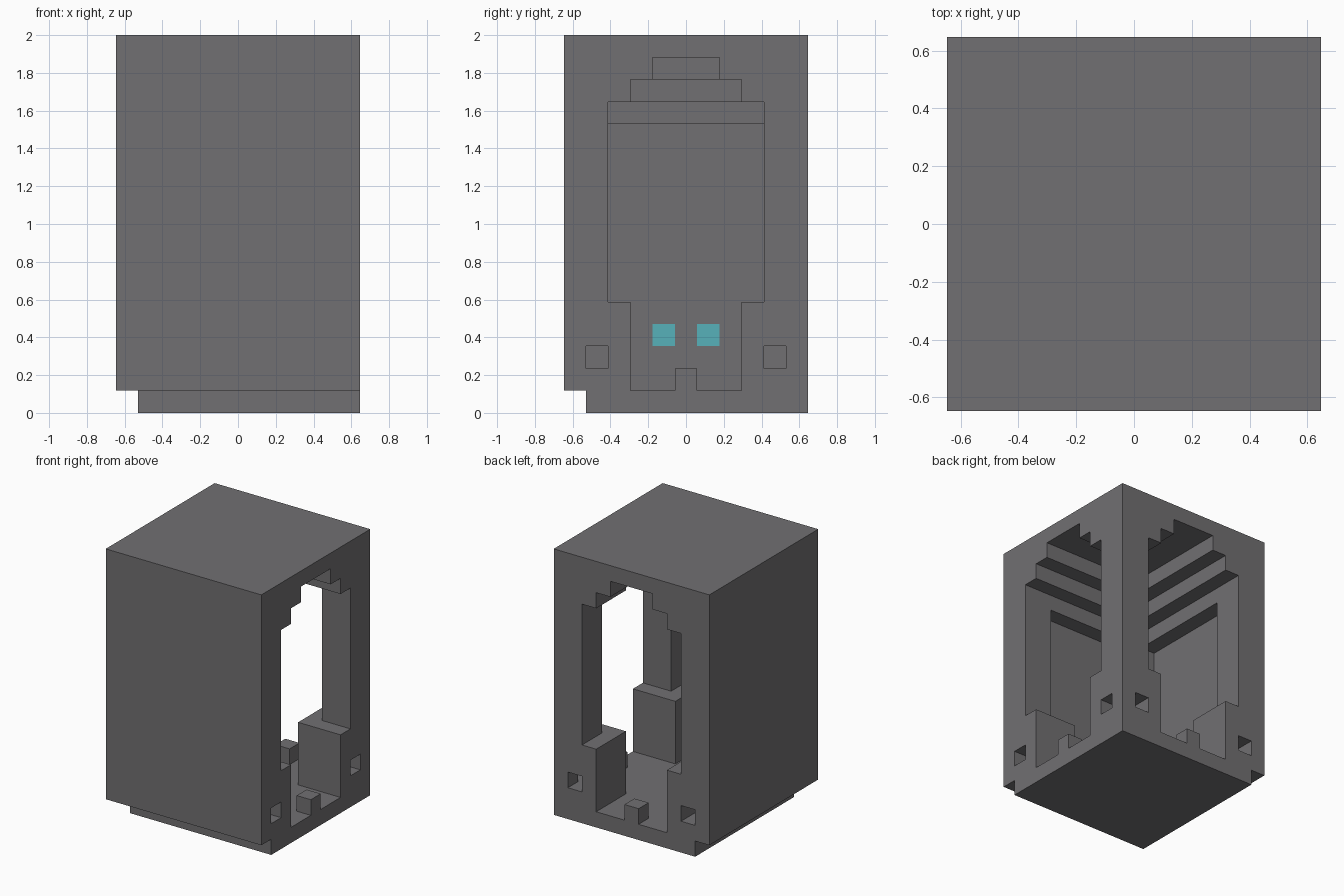
import bpy
import bmesh

if "Cube" in bpy.data.objects:
    bpy.data.objects.remove(bpy.data.objects["Cube"])

U = 2 / 17          # one block; the tower is 11 x 11 x 17 blocks
HALF = 5.5


def material(name, rgb):
    m = bpy.data.materials.new(name)
    m.use_nodes = True
    m.diffuse_color = (*rgb, 1)
    bsdf = next(n for n in m.node_tree.nodes if n.type == 'BSDF_PRINCIPLED')
    bsdf.inputs["Base Color"].default_value = (*rgb, 1)
    return m


stone = material("grey stone", (0.165, 0.16, 0.168))
cyan = material("cyan glow", (0.095, 0.44, 0.49))


def box(name, lo, hi, mat):
    """Box between two corners, given in block units."""
    bm = bmesh.new()
    bmesh.ops.create_cube(bm, size=1)
    for v in bm.verts:
        p = [a if c < 0 else b for c, a, b in zip(v.co, lo, hi)]
        v.co = ((p[0] - HALF) * U, (p[1] - HALF) * U, p[2] * U)
    mesh = bpy.data.meshes.new(name)
    bm.to_mesh(mesh)
    bm.free()
    mesh.materials.append(mat)
    ob = bpy.data.objects.new(name, mesh)
    bpy.context.collection.objects.link(ob)
    return ob


def pair(name, lo, hi, mat):
    """The same box twice, mirrored across the x = y diagonal."""
    def swap(p):
        return (p[1], p[0], p[2])
    return [box(name + "_x", lo, hi, mat), box(name + "_y", swap(lo), swap(hi), mat)]


# Base plate, set in from the two closed sides
box("base_plate", (1, 1, 0), (11, 11, 1), stone)

# Outer shell
shell = box("tower_shell", (0, 0, 1), (11, 11, 17), stone)

# Stepped chamber and arched doorways: (inset, bottom, top)
cutters = []
for inset, z0, z1 in ((3, 0.5, 5), (2, 5, 14), (3, 14, 15), (4, 15, 16)):
    cutters += pair("doorway_cutter", (inset, inset, z0), (12, 11 - inset, z1), stone)

# Shallow recesses in the two closed walls
for inset, z0, z1 in ((3, 0.5, 5), (2, 5, 13)):
    cutters += pair("recess_cutter", (1, inset, z0), (5, 11 - inset, z1), stone)

# Small square holes beside the doorways
cutters += pair("near_hole_cutter", (7, 1, 2), (12, 2, 3), stone)
cutters += pair("far_hole_cutter", (9, 9, 2), (12, 10, 3), stone)

for c in cutters:
    mod = shell.modifiers.new("cut", 'BOOLEAN')
    mod.operation = 'DIFFERENCE'
    mod.solver = 'EXACT'
    mod.object = c

# Bake the cuts, then drop the cutters
bpy.context.view_layer.update()
graph = bpy.context.evaluated_depsgraph_get()
carved = bpy.data.meshes.new_from_object(shell.evaluated_get(graph))
shell.modifiers.clear()
shell.data = carved
carved.materials.clear()
carved.materials.append(stone)
for p in carved.polygons:
    p.material_index = 0
for c in cutters:
    bpy.data.objects.remove(c)

# Posts on the doorway sills
pair("sill_post", (10, 5, 1), (11, 6, 2), stone)

# Glowing squares on the closed walls inside
for side in (4, 6):
    pair("glow_panel", (1, side, 3), (1.05, side + 1, 4), cyan)
